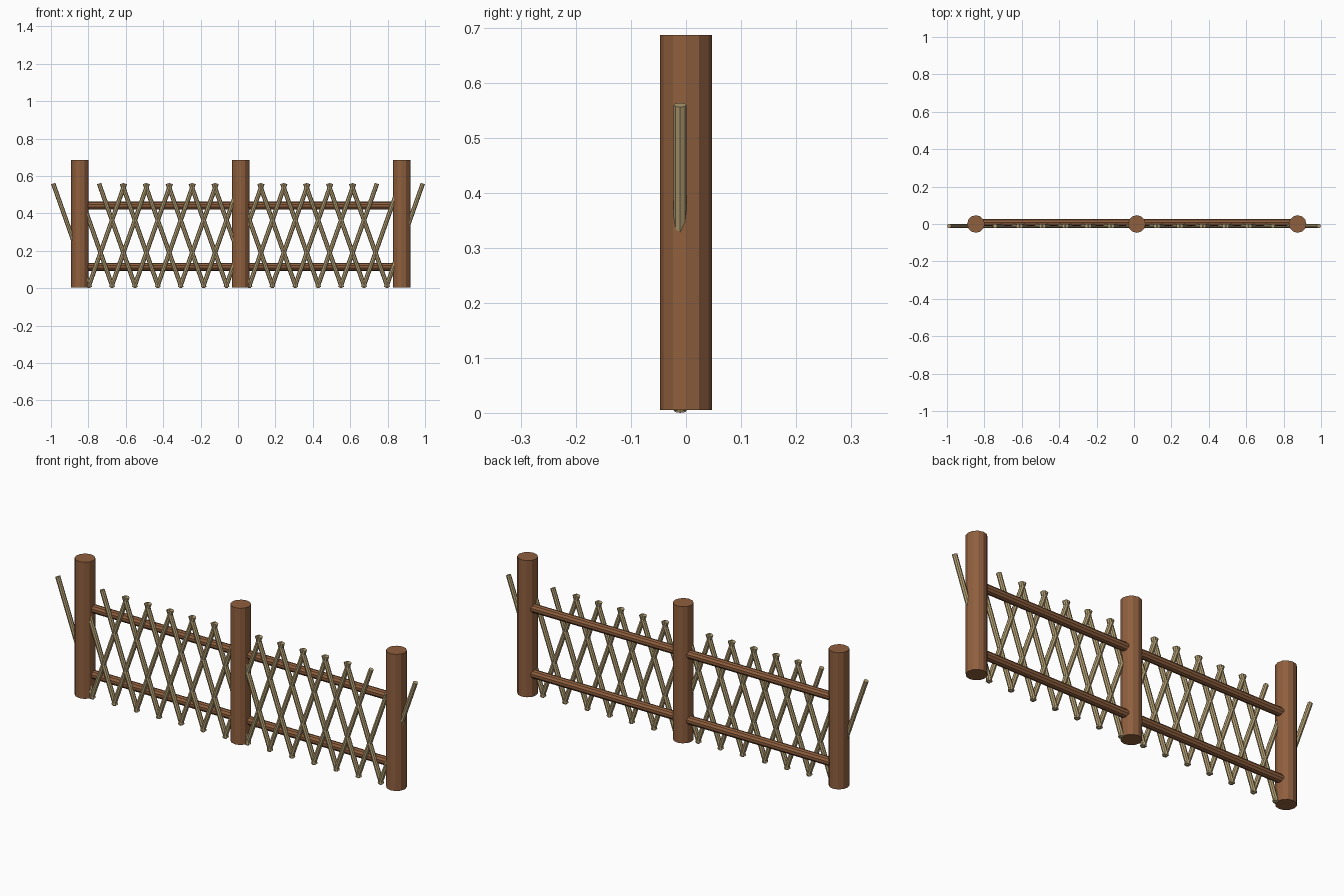
import bpy
from mathutils import Vector, Matrix

cube = bpy.data.objects.get("Cube")
if cube:
    bpy.data.objects.remove(cube)


def material(name, rgb):
    m = bpy.data.materials.new(name)
    m.use_nodes = True
    m.diffuse_color = (*rgb, 1)
    m.node_tree.nodes["Principled BSDF"].inputs["Base Color"].default_value = (*rgb, 1)
    return m


brown = material("brown_wood", (0.275, 0.115, 0.048))
tan = material("dry_cane", (0.47, 0.36, 0.18))


def pole(name, start, end, radius, sides, mat):
    """Flat-faced round pole between two points."""
    a, b = Vector(start), Vector(end)
    bpy.ops.mesh.primitive_cylinder_add(vertices=sides, radius=radius, depth=(b - a).length)
    ob = bpy.context.object
    ob.name = name
    turn = (b - a).to_track_quat('Z', 'Y').to_matrix().to_4x4()
    ob.matrix_world = Matrix.Translation((a + b) / 2) @ turn
    ob.data.materials.append(mat)
    return ob


# Upright posts
posts = {"right_post": -0.845, "middle_post": 0.015, "left_post": 0.875}
for name, x in posts.items():
    pole(name, (x, 0, 0.005), (x, 0, 0.687), 0.047, 12, brown)

# Horizontal rails
for name, z in (("lower_rail", 0.114), ("upper_rail", 0.442)):
    pole(name, (-0.845, 0.008, z), (0.875, 0.008, z), 0.021, 10, brown)

# Crossed lattice canes, leaning both ways
top, foot, pitch, lean = 0.988, 0.004, 0.1225, 0.196
for side, label in ((-1, "right"), (1, "left")):
    for i in range(14):
        x = side * (top - pitch * i)
        pole(f"{label}_leaning_cane_{i + 1}", (x - side * lean, -0.0105, foot),
             (x, -0.0105, 0.56), 0.0118, 8, tan)
